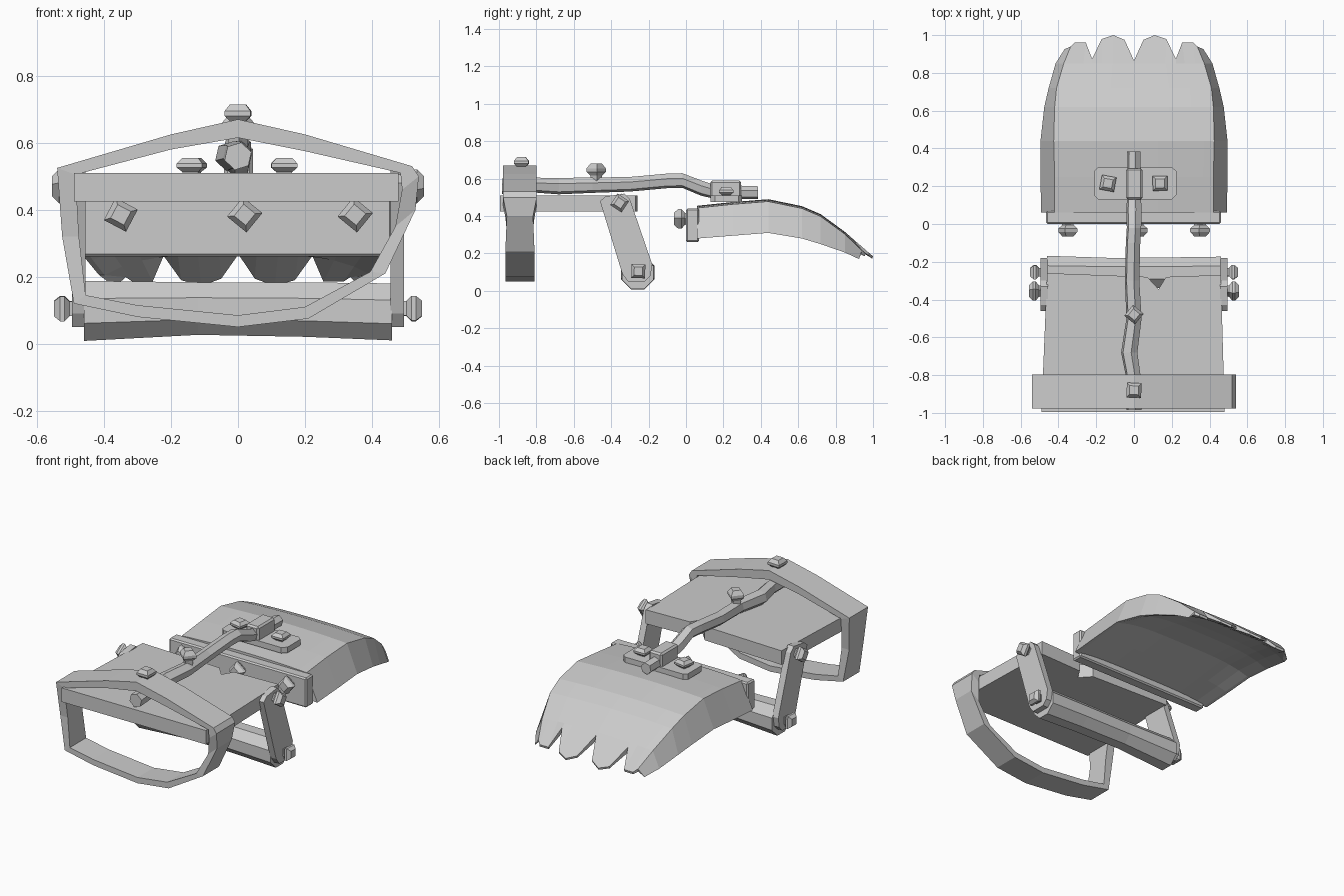
import bpy, bmesh, math
from mathutils import Vector

if "Cube" in bpy.data.objects:
    bpy.data.objects.remove(bpy.data.objects["Cube"])

grey = bpy.data.materials.new("grey metal")
grey.diffuse_color = (0.6, 0.6, 0.6, 1)
grey.use_nodes = True
grey.node_tree.nodes["Principled BSDF"].inputs["Base Color"].default_value = grey.diffuse_color


def make(name, verts, faces):
    me = bpy.data.meshes.new(name)
    me.from_pydata([tuple(v) for v in verts], [], faces)
    bm = bmesh.new()
    bm.from_mesh(me)
    bmesh.ops.recalc_face_normals(bm, faces=bm.faces)
    bm.to_mesh(me)
    bm.free()
    me.materials.append(grey)
    ob = bpy.data.objects.new(name, me)
    bpy.context.collection.objects.link(ob)
    return ob


def loft(name, rings, closed=False, end_cap=None):
    """Join equal rings of points; cap the ends, or close into a loop."""
    n, m = len(rings[0]), len(rings)
    verts = [v for r in rings for v in r]
    faces = []
    for i in range(m if closed else m - 1):
        a, b = i * n, (i + 1) % m * n
        faces += [(a + j, a + (j + 1) % n, b + (j + 1) % n, b + j) for j in range(n)]
    if not closed:
        faces.append(tuple(range(n)))
        last = (m - 1) * n
        faces += [tuple(last + k for k in f) for f in (end_cap or [range(n)])]
    return make(name, verts, faces)


def box(name, x0, x1, y0, y1, z0, z1, bevel=0.0):
    rings = [[(x0, y0, z), (x1, y0, z), (x1, y1, z), (x0, y1, z)] for z in (z0, z1)]
    ob = loft(name, rings)
    if bevel:
        mod = ob.modifiers.new("chamfer", 'BEVEL')
        mod.width, mod.segments = bevel, 1
    return ob


def bolt(name, loc, axis, spin=0.0, height=0.055, size=0.052):
    """Four-sided mushroom-headed bolt."""
    rot = Vector(axis).to_track_quat('Z', 'Y').to_matrix()
    rings = []
    for t, r in ((-0.3, .55), (0.15, .6), (.42, 1), (.66, 1), (1, .6)):
        rings.append([Vector(loc) + rot @ Vector((r * size * math.cos(spin + k * math.pi / 2),
                      r * size * math.sin(spin + k * math.pi / 2), t * height)) for k in range(4)])
    return loft(name, rings)


# hand guard hoop: outer and inner outline in x, z, with half width in y
outer = [(0, .67), (.2, .625), (.52, .53), (.54, .5), (.53, .4), (.44, .21), (.21, .075),
         (0, .05), (-.3, .08), (-.49, .12), (-.525, .32), (-.54, .525), (-.2, .625)]
inner = [(0, .615), (.2, .575), (.485, .51), (.49, .46), (.47, .35), (.395, .215), (.2, .11),
         (0, .085), (-.3, .115), (-.455, .145), (-.475, .32), (-.485, .505), (-.2, .58)]
rings = []
for (xo, zo), (xi, zi) in zip(outer, inner):
    w = .09 if zo > .45 else .07 if zo > .3 else .078
    rings.append([(xo, -.888 - w, zo), (xo, -.888 + w, zo), (xi, -.888 + w, zi), (xi, -.888 - w, zi)])
loft("guard_hoop", rings, closed=True)

# top plate with a chipped back edge
outline = [(-.49, -.995), (.48, -.995), (.46, -.27), (.17, -.28), (.13, -.345), (.07, -.28), (-.46, -.26)]
loft("top_plate", [[(x, y, z) for x, y in outline] for z in (.425, .51)])

# cross bar between the links
rings = []
for x, r, z in ((-.46, .097, .098), (-.12, .085, .105), (.2, .088, .102), (.46, .092, .095)):
    rings.append([(x, -.258 + r * math.cos((k + .5) * math.pi / 4),
                   z + r * math.sin((k + .5) * math.pi / 4)) for k in range(8)])
loft("cross_bar", rings)

# side links with their bolts
link = [(-.46, .48), (-.43, .505), (-.33, .52), (-.30, .49), (-.18, .14), (-.19, .08),
        (-.22, .05), (-.31, .05), (-.34, .09)]
for s, side in ((-1, "left"), (1, "right")):
    loft(side + "_link", [[(s * x, y, z) for y, z in link] for x in (.455, .495)])
    bolt(side + "_upper_bolt", (s * .495, -.355, .47), (s, 0, 0), .2, .06)
    bolt(side + "_lower_bolt", (s * .495, -.255, .105), (s, 0, 0), .75, .055)

# scoop blade: half rows from the centre outwards, last row forms the teeth.
# Each station: y, top z, top half width, rim half width, rim z, hollow depth below
fr = (0, .14, .3, .45, .6, .72, .87, 1)
stations = [(.06, .455, .42, .492, .28, .02), (.25, .475, .42, .495, .295, .03),
            (.44, .49, .425, .495, .31, .04), (.62, .453, .42, .475, .28, .05),
            (.72, .41, .41, .452, .25, .055), (.85, .315, .372, .415, .205, .06)]
tips = [(0, .865), (.05, .975), (.11, 1.0), (.17, .98), (.222, .875), (.255, .96), (.315, .96), (.335, .94)]


def ring(top, rim, low):
    """Closed section: over the top left to right, back along the hollow underside."""
    flip = lambda pts: [(-x, y, z) for x, y, z in pts]
    half = top + [rim]
    return flip(half[:0:-1]) + half + low[::-1] + flip(low[1:])


rings = []
for y, zt, edge, skirt, zs, d in stations:
    top = [(f * edge, y, zt - .012 * f * f) for f in fr]
    low = [(f * skirt * .96, y, zs + d * (1 - f ** 4)) for f in fr]
    rings.append(ring(top, (skirt, y, zs), low))
top = [(x, y, .315 - (y - .85) * .87 - (.02 if x > .23 else 0)) for x, y in tips]
low = [(x, y - .004, z - .012 - .2 * max(0, .97 - y)) for x, y, z in top]
rings.append(ring(top, (.368, .925, .17), low))
teeth = [(j, j + 1, 31 - j, 32 - j) for j in range(1, 15)] + [(0, 1, 31), (15, 16, 17)]
loft("scoop_blade", rings, end_cap=teeth)

# scoop front wall with three bolts
box("scoop_front_wall", -.465, .46, 0, .07, .26, .44, .008)
for i, (x, spin) in enumerate(((-.35, .3), (.02, .1), (.35, .1))):
    bolt("wall_bolt_%d" % (i + 1), (x, .005, .385), (0, -1, 0), spin, .07, .053)

# bent handle rod
path = [(0, -.985, .56, .042), (-.005, -.8, .565, .041), (-.025, -.68, .56, .045), (0, -.5, .565, .042),
        (-.01, -.3, .57, .04), (-.005, -.1, .588, .04), (0, -.02, .59, .04),
        (0, .08, .55, .042), (0, .15, .53, .038), (0, .385, .525, .035)]
loft("handle_rod", [[(x + r * math.cos(k * math.pi / 3 + .3), y, z + r * math.sin(k * math.pi / 3 + .3))
                     for k in range(6)] for x, y, z, r in path])

# mounting bracket on the scoop
base = [(-.21, .15), (-.19, .13), (.2, .13), (.225, .155), (.225, .28), (.2, .30), (-.19, .30), (-.21, .28)]
loft("bracket_base", [[(x, y, z) for x, y in base] for z in (.475, .51)])
box("bracket_clamp", -.042, .045, .13, .295, .50, .59, .01)
for s, side in ((-1, "left"), (1, "right")):
    bolt(side + "_bracket_bolt", (s * .138, .215, .505), (0, 0, 1), .6 if s < 0 else .8, .05, .055)

# bolts through the rod
bolt("rod_bolt", (0, -.48, .605), (0, 0, 1), .1, .075, .052)
bolt("hoop_bolt", (0, -.88, .655), (0, 0, 1), .75, .06, .055)
